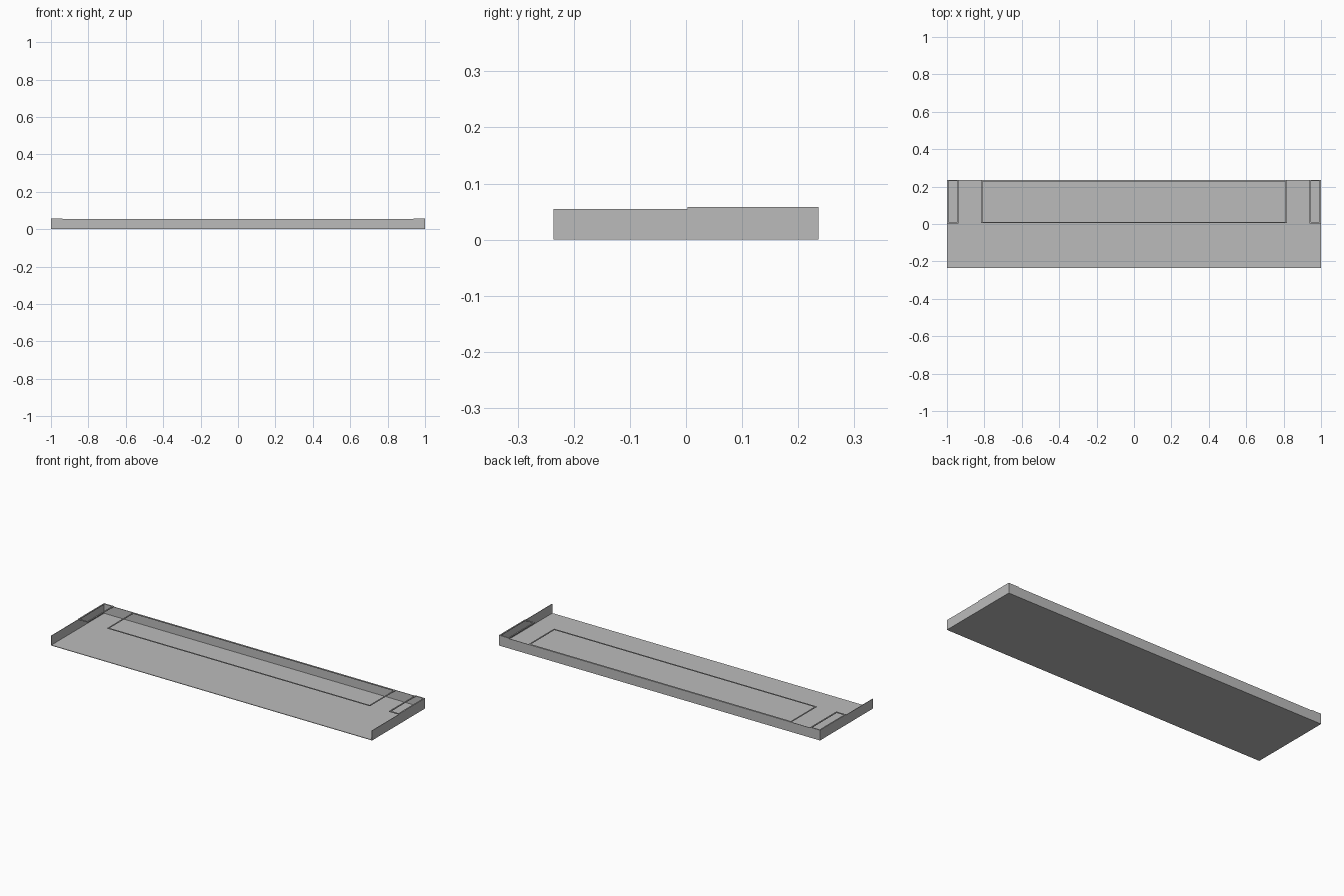
import bpy

cube = bpy.data.objects.get("Cube")
if cube:
    bpy.data.objects.remove(cube, do_unlink=True)

grey = bpy.data.materials.new("plain_grey")
grey.use_nodes = True
color = (0.5, 0.5, 0.5, 1)
grey.diffuse_color = color
grey.node_tree.nodes["Principled BSDF"].inputs["Base Color"].default_value = color

HALF_X, HALF_Y = 1.0, 0.236
WALL_TOP, RIM_TOP = 0.055, 0.058
SHEET, BAR = 0.003, 0.007


def box(name, x0, x1, y0, y1, z0, z1):
    """Axis-aligned box given by its limits."""
    bpy.ops.mesh.primitive_cube_add(size=1)
    ob = bpy.context.object
    ob.name = name
    for v in ob.data.vertices:
        v.co = (x1 if v.co.x > 0 else x0,
                y1 if v.co.y > 0 else y0,
                z1 if v.co.z > 0 else z0)
    ob.data.materials.append(grey)
    return ob


def frame(name, x0, x1, y0, y1, z0, z1):
    """Rectangle of four thin bars, open in the middle."""
    box(name + "_front", x0, x1, y0, y0 + BAR, z0, z1)
    box(name + "_back", x0, x1, y1 - BAR, y1, z0, z1)
    box(name + "_right", x0, x0 + BAR, y0 + BAR, y1 - BAR, z0, z1)
    box(name + "_left", x1 - BAR, x1, y0 + BAR, y1 - BAR, z0, z1)


# Tray: floor, back wall and two side walls, open at the front
box("floor", -HALF_X, HALF_X, -HALF_Y, HALF_Y, 0, SHEET)
box("back_wall", -HALF_X, HALF_X, HALF_Y - SHEET, HALF_Y, SHEET, WALL_TOP)
for side, s in (("left", 1), ("right", -1)):
    edges = sorted((s * HALF_X, s * (HALF_X - SHEET)))
    box(side + "_wall", *edges, -HALF_Y, HALF_Y - SHEET, SHEET, WALL_TOP)
    # Small end frame on top of the rear half of each side wall
    ends = sorted((s * HALF_X, s * 0.938))
    frame(side + "_end_frame", *ends, 0.003, HALF_Y, WALL_TOP - 0.001, RIM_TOP)

# Long frame level with the top of the back wall
frame("middle_frame", -0.818, 0.818, 0.005, HALF_Y - SHEET, WALL_TOP - 0.003, WALL_TOP)
